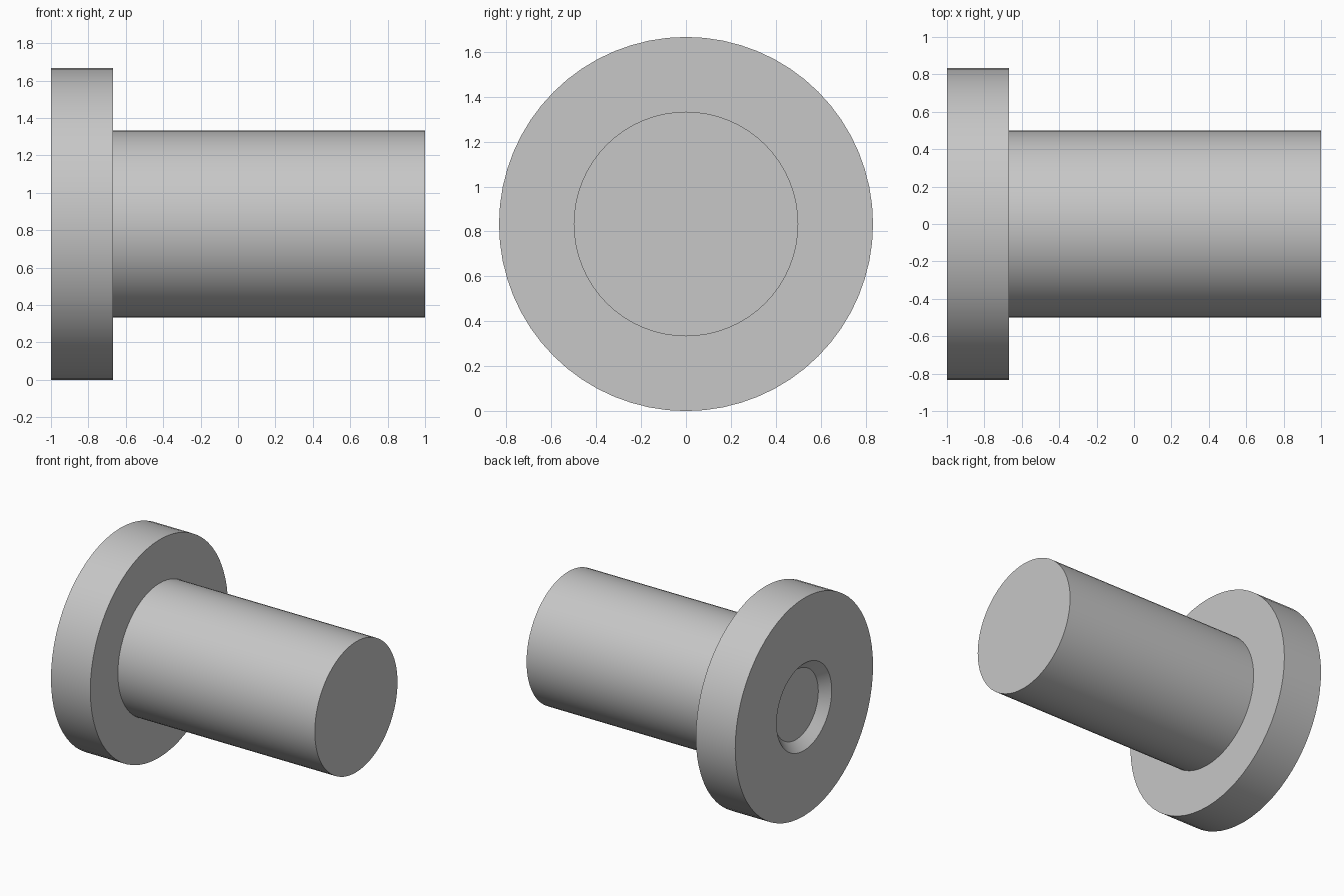
import bpy
import bmesh
from math import radians
from mathutils import Matrix, Vector

cube = bpy.data.objects.get("Cube")
if cube:
    bpy.data.objects.remove(cube, do_unlink=True)

SEGMENTS = 64
FLANGE_R = 0.833

# Single plain grey material
grey = bpy.data.materials.new("plain grey")
grey.use_nodes = True
colour = (0.57, 0.57, 0.57, 1)
grey.diffuse_color = colour
grey.node_tree.nodes["Principled BSDF"].inputs["Base Color"].default_value = colour

# Half profile (x along the axis, radius): recess floor, tapered recess wall,
# flange, shaft and end cap
profile = [(-0.933, 0.267), (-1, 0.333), (-1, FLANGE_R), (-0.667, FLANGE_R),
           (-0.667, 0.5), (1, 0.5)]

bm = bmesh.new()
rings = []
for x, radius in profile:
    turn = [Matrix.Rotation(radians(360) * i / SEGMENTS, 3, "X") for i in range(SEGMENTS)]
    rings.append([bm.verts.new(m @ Vector((x, 0, radius)) + Vector((0, 0, FLANGE_R)))
                  for m in turn])
for a, b in zip(rings, rings[1:]):
    for i in range(SEGMENTS):
        j = (i + 1) % SEGMENTS
        bm.faces.new((a[i], a[j], b[j], b[i]))

# Flat recess floor and shaft end
bm.faces.new(rings[0])
bm.faces.new(rings[-1])
bmesh.ops.recalc_face_normals(bm, faces=bm.faces)

mesh = bpy.data.meshes.new("flanged_pin")
bm.to_mesh(mesh)
bm.free()
mesh.materials.append(grey)
pin = bpy.data.objects.new("flanged_pin", mesh)
bpy.context.collection.objects.link(pin)

# Smooth round walls, keep the rims crisp
bpy.ops.object.select_all(action="DESELECT")
pin.select_set(True)
bpy.context.view_layer.objects.active = pin
bpy.ops.object.shade_smooth_by_angle(angle=radians(30))
